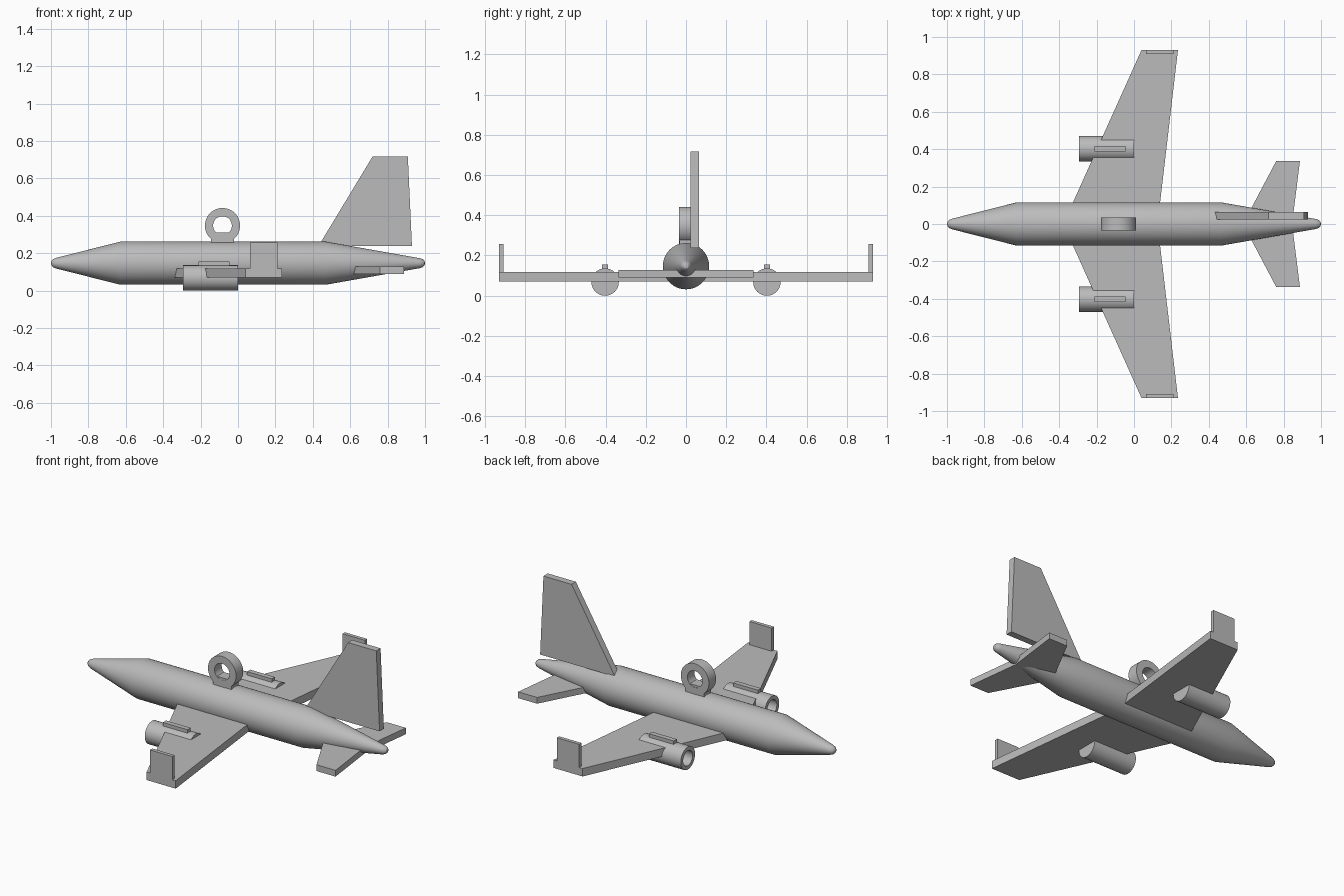
import bpy, bmesh, math
from mathutils import Matrix, Vector

old = bpy.data.objects.get("Cube")
if old:
    bpy.data.objects.remove(old, do_unlink=True)

GREY = (0.5, 0.5, 0.5, 1)
mat = bpy.data.materials.new("plain grey")
mat.use_nodes = True
mat.diffuse_color = GREY
mat.node_tree.nodes["Principled BSDF"].inputs["Base Color"].default_value = GREY


def finish(bm, name, smooth=False):
    bmesh.ops.remove_doubles(bm, verts=bm.verts, dist=1e-5)
    bmesh.ops.recalc_face_normals(bm, faces=bm.faces)
    mesh = bpy.data.meshes.new(name)
    bm.to_mesh(mesh)
    bm.free()
    mesh.materials.append(mat)
    ob = bpy.data.objects.new(name, mesh)
    bpy.context.collection.objects.link(ob)
    if smooth:
        bpy.ops.object.select_all(action='DESELECT')
        ob.select_set(True)
        bpy.context.view_layer.objects.active = ob
        bpy.ops.object.shade_smooth_by_angle(angle=math.radians(30))
    return ob


def slab(name, outline, offset):
    """Extrude a flat outline of 3D points along an offset."""
    bm = bmesh.new()
    face = bm.faces.new([bm.verts.new(p) for p in outline])
    ext = bmesh.ops.extrude_face_region(bm, geom=[face], use_keep_orig=True)
    moved = [g for g in ext["geom"] if isinstance(g, bmesh.types.BMVert)]
    bmesh.ops.translate(bm, verts=moved, vec=offset)
    return finish(bm, name)


def box(name, low, high):
    (x0, y0, z0), (x1, y1, z1) = low, high
    base = [(x0, y0, z0), (x1, y0, z0), (x1, y1, z0), (x0, y1, z0)]
    return slab(name, base, (0, 0, z1 - z0))


def lathe(name, profile, axis, centre, steps=64, closed=False):
    """Spin (along, radius) points around an axis through centre."""
    bm = bmesh.new()
    axis, centre = Vector(axis), Vector(centre)
    verts = [bm.verts.new(centre + axis * a + Vector((0, 0, r))) for a, r in profile]
    edges = [bm.edges.new(pair) for pair in zip(verts, verts[1:])]
    if closed:
        edges.append(bm.edges.new((verts[-1], verts[0])))
    bmesh.ops.spin(bm, geom=verts + edges, cent=centre, axis=axis,
                   angle=math.tau, steps=steps, use_duplicate=False)
    return finish(bm, name, smooth=True)


# Fuselage with small rounded ends
BODY_Z = 0.147
lathe("fuselage",
      [(-1, 0), (-0.997, 0.012), (-0.988, 0.022), (-0.97, 0.029),
       (-0.63, 0.115), (0.47, 0.115),
       (0.97, 0.027), (0.988, 0.021), (0.997, 0.012), (1, 0)],
      (1, 0, 0), (0, 0, BODY_Z))

for side, s in (("rear", 1), ("front", -1)):
    # Main wing and its upright tip
    wing = [(-0.34, 0.085), (0.04, 0.93), (0.235, 0.93), (0.136, 0.085)]
    slab(side + "_wing", [(x, s * y, 0.07) for x, y in wing], (0, 0, 0.048))
    ys = sorted((s * 0.908, s * 0.93))
    box(side + "_winglet", (0.063, ys[0], 0.1), (0.212, ys[1], 0.258))

    # Engine with open inlet, and a bar on top
    lathe(side + "_engine",
          [(0, 0), (0, 0.068), (-0.294, 0.068), (-0.294, 0.045), (-0.19, 0.045), (-0.19, 0)],
          (1, 0, 0), (0, s * 0.402, 0.068), steps=48)
    box(side + "_engine_bar", (-0.21, s * 0.402 - 0.015, 0.11),
        (-0.045, s * 0.402 + 0.015, 0.155))

# Tailplane, one piece through the body
half = [(0.63, 0.09), (0.76, 0.336), (0.887, 0.336), (0.845, 0)]
tail = [(0.583, 0)] + half + [(x, -y) for x, y in reversed(half[:-1])]
slab("tailplane", [(x, y, 0.09) for x, y in tail], (0, 0, 0.038))

# Tail fin, set slightly off the centre line
fin = [(0.43, 0.238), (0.72, 0.718), (0.908, 0.718), (0.93, 0.238)]
slab("tail_fin", [(x, 0.023, z) for x, z in fin], (0, 0.041, 0))

# Hanging ring on its foot
W = 0.034
lathe("ring", [(-W, 0.05), (W, 0.05), (W, 0.094), (-W, 0.094)],
      (0, 1, 0), (-0.083, 0, 0.348), steps=48, closed=True)
box("ring_foot", (-0.145, -W + 0.001, 0.21), (-0.021, W - 0.001, 0.312))
